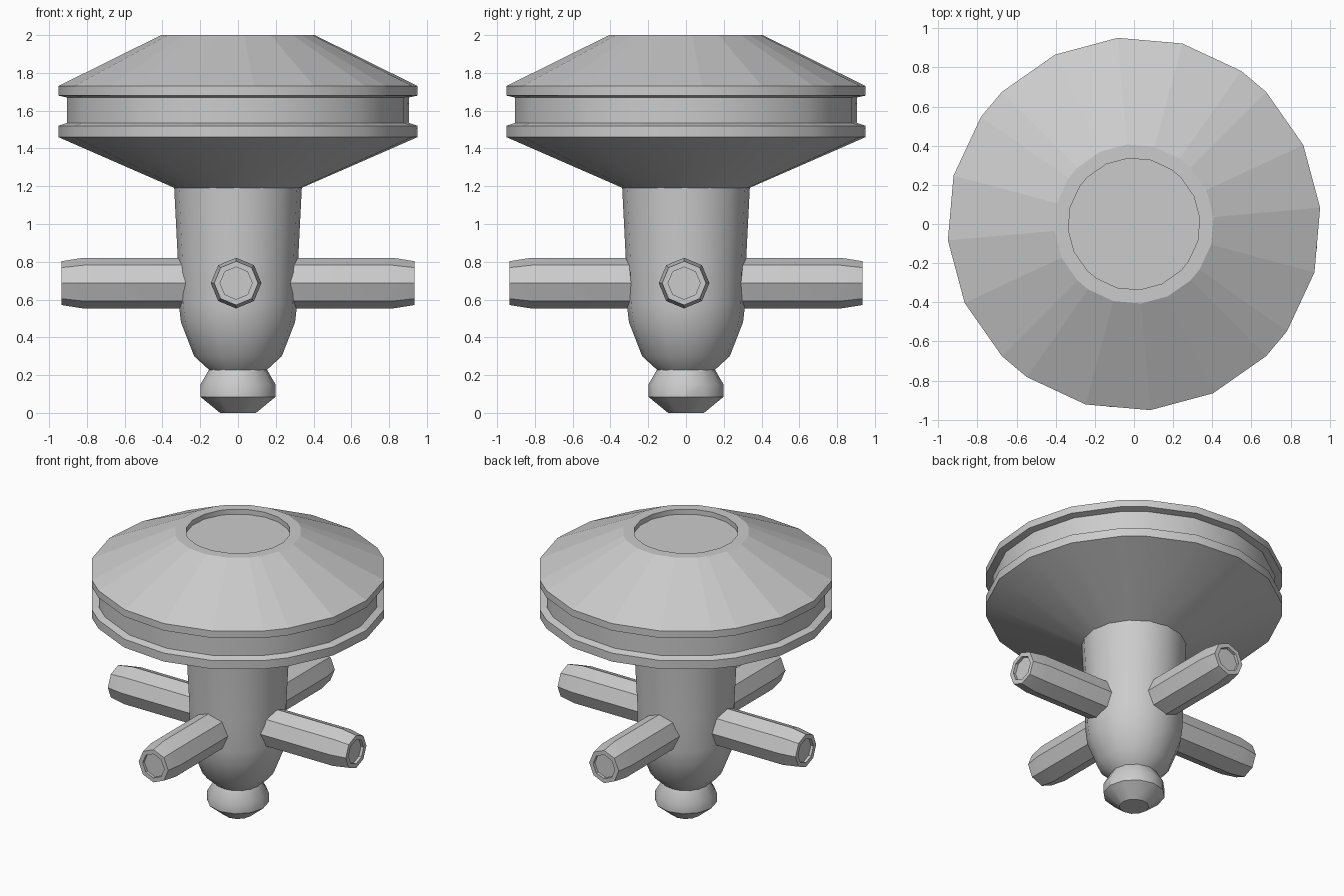
import bpy, bmesh, math
from mathutils import Matrix

if "Cube" in bpy.data.objects:
    bpy.data.objects.remove(bpy.data.objects["Cube"])

def lathe(name, profile, angles, matrix=None, cap_start=False, cap_end=True):
    """Spin (radius, height) points through the given angles around z."""
    bm = bmesh.new()
    rings = [[bm.verts.new((r * math.cos(a), r * math.sin(a), z)) for a in angles]
             for r, z in profile]
    n = len(angles)
    for lo, hi in zip(rings, rings[1:]):
        for i in range(n):
            j = (i + 1) % n
            bm.faces.new((lo[i], lo[j], hi[j], hi[i]))
    if cap_start:
        bm.faces.new(rings[0][::-1])
    if cap_end:
        bm.faces.new(rings[-1])
    if matrix:
        bm.transform(matrix)
    mesh = bpy.data.meshes.new(name)
    bm.to_mesh(mesh)
    bm.free()
    obj = bpy.data.objects.new(name, mesh)
    bpy.context.collection.objects.link(obj)
    bpy.ops.object.select_all(action='DESELECT')
    obj.select_set(True)
    bpy.context.view_layer.objects.active = obj
    bpy.ops.object.shade_smooth_by_angle(angle=math.radians(30))
    return obj

def even(n, offset=0.0):
    return [2 * math.pi * (i + offset) / n for i in range(n)]

# Grooved disc with a shallow recess on top; uneven 20-sided outline
disc_angles = [math.radians(q + a) for q in (0, 90, 180, 270) for a in (5, 25, 45, 55, 75)]
disc = lathe("grooved_disc", [
    (0.335, 1.19), (0.955, 1.46), (0.955, 1.52), (0.91, 1.535), (0.91, 1.67),
    (0.955, 1.68), (0.955, 1.73), (0.408, 2.0), (0.337, 2.0), (0.337, 1.965)], disc_angles)
for p in disc.data.polygons:
    if p.normal.z > 0.3:
        p.use_smooth = False

# Tapered stem
lathe("stem", [(0.15, 0.225), (0.232, 0.30), (0.302, 0.48), (0.314, 0.58),
               (0.318, 0.80), (0.338, 1.195)], even(16), cap_start=True, cap_end=False)

# Rounded foot
lathe("foot_knob", [(0.095, 0.0), (0.199, 0.085), (0.199, 0.15), (0.15, 0.235)],
      even(12), cap_start=True)

# Four octagonal pegs with chamfered, recessed ends
peg = [(0.134, 0.24), (0.134, 0.82), (0.116, 0.935), (0.085, 0.935), (0.085, 0.915)]
for i, side in enumerate(("right", "back", "left", "front")):
    shift = (0, -0.01, 0.687) if i % 2 == 0 else (-0.01, 0, 0.687)
    m = (Matrix.Translation(shift) @ Matrix.Rotation(i * math.pi / 2, 4, 'Z')
         @ Matrix.Rotation(math.pi / 2, 4, 'Y'))
    lathe("peg_" + side, peg, even(8), m)
